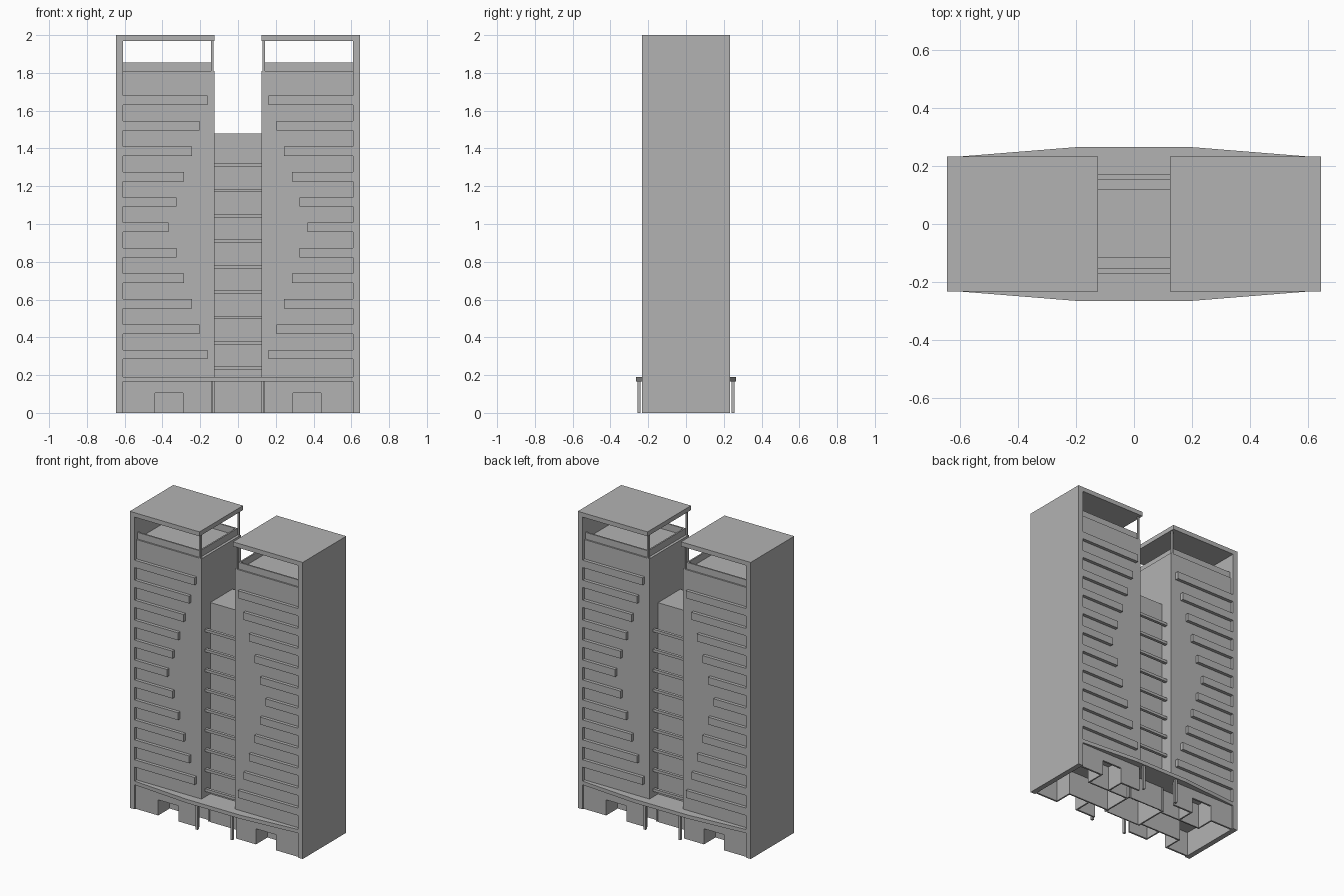
import bpy, bmesh

cube = bpy.data.objects.get("Cube")
if cube:
    bpy.data.objects.remove(cube, do_unlink=True)

grey = bpy.data.materials.new("concrete_grey")
grey.use_nodes = True
grey.diffuse_color = (0.45, 0.45, 0.45, 1)
grey.node_tree.nodes["Principled BSDF"].inputs["Base Color"].default_value = grey.diffuse_color

SIDES = (("right", -1), ("left", 1))
FACES = (("front", -1), ("back", 1))
DEPTH = 0.232    # half depth of the end walls and roofs
WALL = 0.21      # half depth of the recessed tower body
INNER, OUTER = 0.125, 0.61
SLAB_LOW, SLAB_TOP, TERRACE = 0.165, 0.19, 1.81


def prism(name, outline, axis, low, high):
    """Extrude a flat outline along y or z."""
    bm = bmesh.new()
    place = (lambda a, b: (a, low, b)) if axis == "y" else (lambda a, b: (a, b, low))
    face = bm.faces.new([bm.verts.new(place(a, b)) for a, b in outline])
    grown = bmesh.ops.extrude_face_region(bm, geom=[face])["geom"]
    shift = (0, high - low, 0) if axis == "y" else (0, 0, high - low)
    bmesh.ops.translate(bm, vec=shift, verts=[v for v in grown if isinstance(v, bmesh.types.BMVert)])
    bmesh.ops.recalc_face_normals(bm, faces=bm.faces)
    mesh = bpy.data.meshes.new(name)
    bm.to_mesh(mesh)
    bm.free()
    mesh.materials.append(grey)
    obj = bpy.data.objects.new(name, mesh)
    bpy.context.collection.objects.link(obj)
    return obj


def box(name, x, y, z):
    (x0, x1), (y0, y1) = sorted(x), sorted(y)
    return prism(name, [(x0, y0), (x1, y0), (x1, y1), (x0, y1)], "z", *z)


# Podium slab with bowed long sides
half = [(-OUTER, -DEPTH), (-0.2, -0.265), (0.2, -0.265), (OUTER, -DEPTH)]
prism("podium_slab", half + [(-x, -y) for x, y in half], "z", SLAB_LOW, SLAB_TOP)

# Central core and its lobby
box("central_core", (-INNER, INNER), (-0.117, 0.12), (SLAB_TOP, 1.48))
for face, f in FACES:
    box(f"{face}_lobby_wall", (-INNER, INNER), (f * 0.11, f * 0.118), (0, SLAB_LOW))
    for i in range(9):
        z = 0.227 + i * 0.1345
        box(f"{face}_link_beam", (-INNER, INNER), (f * 0.152, f * 0.172), (z, z + 0.018))

for side, s in SIDES:
    def tower_box(part, x, y, z):
        return box(f"{side}_{part}", (s * x[0], s * x[1]), y, z)

    # End wall and roof as one bent plate
    bent = [(0.645, 0), (0.645, 2), (INNER, 2), (INNER, 1.97), (OUTER, 1.97), (OUTER, 0)]
    prism(f"{side}_end_wall_and_roof", [(s * x, z) for x, z in bent], "y", -DEPTH, DEPTH)

    # Tower body and terrace parapet
    tower_box("tower_body", (INNER, OUTER), (-WALL, WALL), (SLAB_TOP, TERRACE))
    tower_box("inner_parapet", (0.143, 0.153), (-0.2, 0.2), (TERRACE, 1.855))

    # Partition along the lobby
    tower_box("lobby_partition", (0.13, 0.14), (-0.118, 0.118), (0, SLAB_LOW))

    for face, f in FACES:
        tower_box(f"{face}_parapet", (0.143, OUTER), (f * 0.19, f * 0.2), (TERRACE, 1.855))
        tower_box(f"{face}_terrace_post", (0.131, 0.143), (f * 0.198, f * 0.21), (TERRACE, 1.97))
        tower_box(f"{face}_podium_post", (0.123, 0.138), (f * 0.24, f * 0.256), (0, SLAB_LOW))

        # Horizontal fins, shortest at mid height
        for i in range(11):
            z = 0.284 + i * 0.1346
            inner_end = 0.367 - abs(i - 5) * 0.041
            tower_box(f"{face}_fin", (inner_end, OUTER), (f * WALL, f * DEPTH), (z, z + 0.05))

        # Ground floor wall around a doorway, with a recessed entrance
        door = [(0.14, 0), (0.29, 0), (0.29, 0.105), (0.44, 0.105), (0.44, 0),
                (OUTER, 0), (OUTER, SLAB_LOW), (0.14, SLAB_LOW)]
        prism(f"{side}_{face}_ground_wall", [(s * x, z) for x, z in door], "y", f * 0.21, f * 0.222)
        for x in (0.28, 0.44):
            tower_box(f"{face}_entrance_side", (x, x + 0.01), (f * 0.1, f * 0.21), (0, SLAB_LOW))
        tower_box(f"{face}_entrance_back", (0.14, 0.45), (f * 0.09, f * 0.1), (0, SLAB_LOW))
